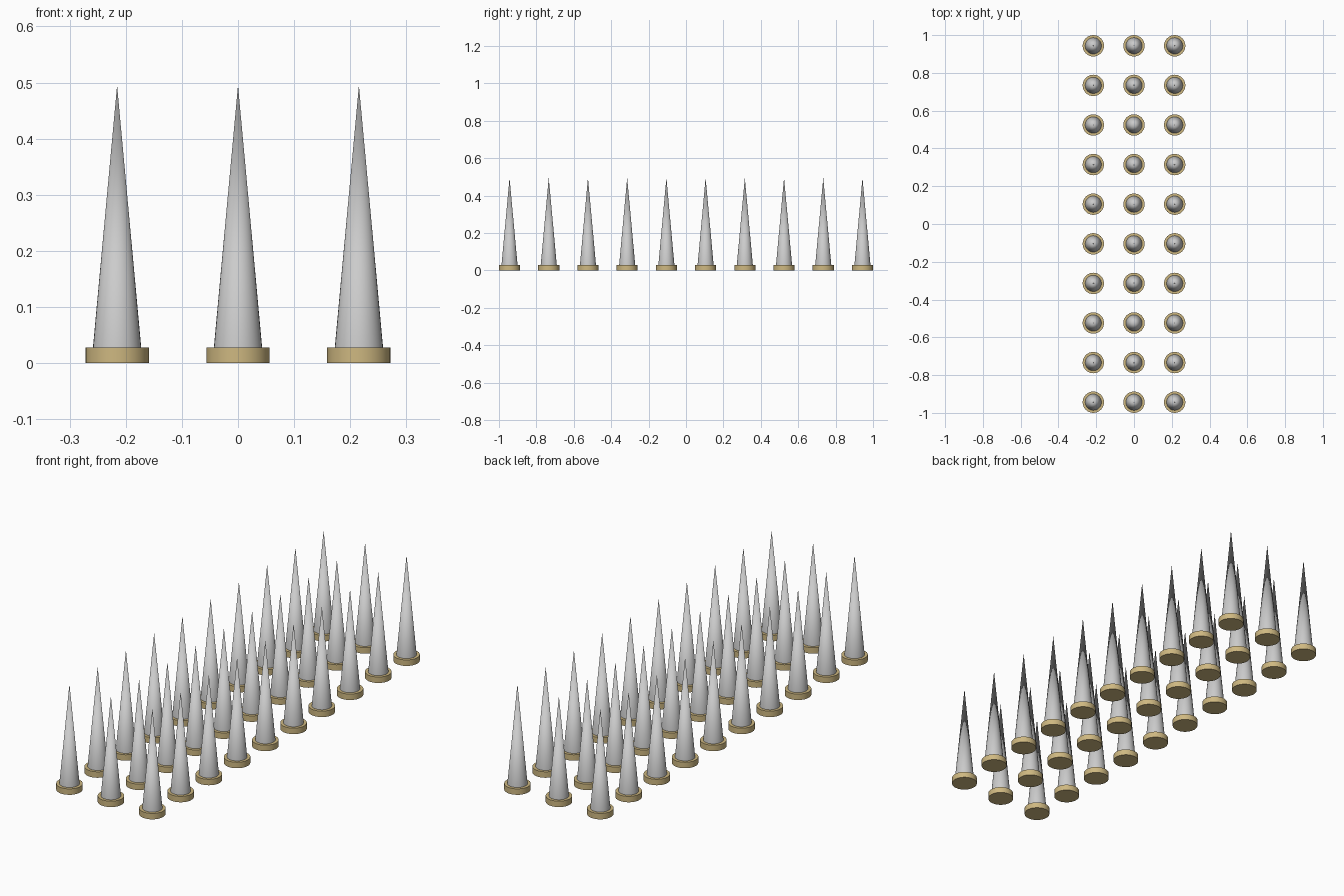
import bpy

if "Cube" in bpy.data.objects:
    bpy.data.objects.remove(bpy.data.objects["Cube"])

ROWS, COLS = 10, 3
BASE_R, BASE_H = 0.0565, 0.028
SPIKE_R, TIP_Z = 0.043, 0.495
STEP_X = 0.2155
END_Y = 1.0 - BASE_R

brass = bpy.data.materials.new("brass")
brass.diffuse_color = (0.62, 0.48, 0.22, 1)
brass.use_nodes = True
brass.node_tree.nodes["Principled BSDF"].inputs["Base Color"].default_value = brass.diffuse_color


def make_cone(name, r1, r2, z0, z1, mat=None):
    bpy.ops.mesh.primitive_cone_add(vertices=32, radius1=r1, radius2=r2,
                                    depth=z1 - z0, location=(0, 0, (z0 + z1) / 2))
    ob = bpy.context.object
    ob.name = name
    bpy.ops.object.shade_smooth_by_angle()
    if mat:
        ob.data.materials.append(mat)
    return ob


# One round base and one tapered spike, shared by every copy
base = make_cone("spike_base", BASE_R, BASE_R, 0, BASE_H, brass)
spike = make_cone("spike", SPIKE_R, 0, BASE_H, TIP_Z)

# Grid of spikes
for i in range(COLS):
    for j in range(ROWS):
        x = (i - (COLS - 1) / 2) * STEP_X
        y = -END_Y + 2 * END_Y * j / (ROWS - 1)
        for part in (base, spike):
            first = i == 0 and j == 0
            ob = part.copy()
            ob.name = f"{part.name}_{i + 1}_{j + 1}"
            ob.location.x, ob.location.y = x, y
            bpy.context.collection.objects.link(ob)

# Remove the templates
for part in (base, spike):
    bpy.data.objects.remove(part)
